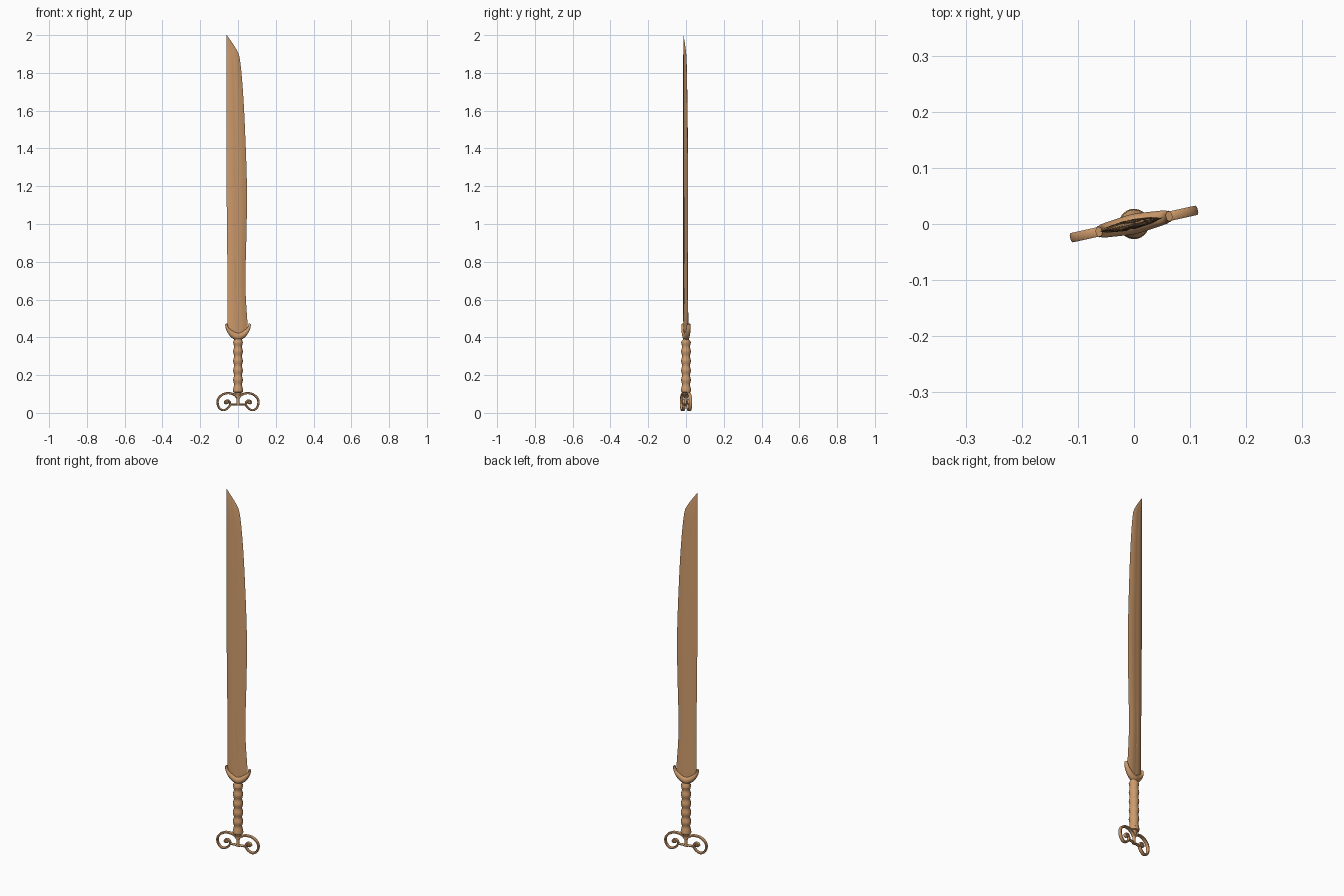
import bpy, bmesh, math
from mathutils import Vector, Matrix

if "Cube" in bpy.data.objects:
    bpy.data.objects.remove(bpy.data.objects["Cube"])

TURN = Matrix.Rotation(math.radians(12.4), 4, 'Z')  # whole sword is turned slightly


def loft(name, rings, angle=35):
    """Skin a list of equal-sized closed rings and cap both ends."""
    bm = bmesh.new()
    vr = [[bm.verts.new(TURN @ Vector(p)) for p in r] for r in rings]
    n = len(rings[0])
    for a, b in zip(vr, vr[1:]):
        for i in range(n):
            j = (i + 1) % n
            bm.faces.new((a[i], a[j], b[j], b[i]))
    bm.faces.new(vr[0][::-1])
    bm.faces.new(vr[-1])
    bmesh.ops.recalc_face_normals(bm, faces=bm.faces)
    me = bpy.data.meshes.new(name)
    bm.to_mesh(me)
    bm.free()
    ob = bpy.data.objects.new(name, me)
    bpy.context.collection.objects.link(ob)
    me.materials.append(bronze)
    bpy.ops.object.select_all(action='DESELECT')
    bpy.context.view_layer.objects.active = ob
    ob.select_set(True)
    bpy.ops.object.shade_smooth_by_angle(angle=math.radians(angle))
    return ob


def smooth(pts, steps=5):
    """Catmull-Rom interpolation of tuples of any length."""
    p = [pts[0]] + list(pts) + [pts[-1]]
    out = []
    for i in range(1, len(p) - 2):
        for s in range(steps):
            t = s / steps
            out.append(tuple(0.5 * (2 * b + (c - a) * t + (2 * a - 5 * b + 4 * c - d) * t * t
                                    + (3 * b - a - 3 * c + d) * t ** 3)
                             for a, b, c, d in zip(*p[i - 1:i + 3])))
    return out + [tuple(pts[-1])]


bronze = bpy.data.materials.new("bronze")
bronze.diffuse_color = (0.62, 0.33, 0.15, 1)
bronze.use_nodes = True
bronze.node_tree.nodes["Principled BSDF"].inputs["Base Color"].default_value = bronze.diffuse_color

# Blade: z, left edge, right edge, half thickness
stations = smooth([(0.40, -.03, .03, .009), (0.44, -.052, .05, .009), (0.48, -.056, .051, .009),
                   (0.60, -.056, .043, .009), (0.72, -.057, .040, .009),
                   (1.00, -.060, .047, .009), (1.22, -.062, .048, .0085),
                   (1.50, -.062, .038, .008), (1.70, -.062, .027, .007),
                   (1.86, -.062, .012, .006), (1.92, -.062, -.006, .004),
                   (2.00, -.062, -.0605, .0004)], 4)
rings = []
for z, l, r, t in stations:
    at = lambda f: l + (r - l) * f
    side = [(0.12, .6), (0.40, 1), (0.48, .8), (0.56, 1), (0.82, .65)]
    rings.append([(l, 0, z)] + [(at(f), -t * k, z) for f, k in side]
                 + [(r, 0, z)] + [(at(f), t * k, z) for f, k in reversed(side)])
loft("blade", rings, 25)

# Guard: crescent with two horns; outer x, outer z, inner x, inner z, half thickness
half = [(.070, .468, .058, .474, .009), (.064, .440, .052, .452, .012),
        (.048, .412, .036, .440, .014), (.030, .395, .018, .430, .016)]
arc = [(-a, b, -c, d, t) for a, b, c, d, t in half] + [(0, .382, 0, .425, .018)] + half[::-1]
rings = []
for ox, oz, ix, iz, t in smooth(arc, 4):
    ring = []
    for k in range(12):
        a = 2 * math.pi * k / 12
        f = 0.5 + 0.5 * math.cos(a)
        ring.append((ix + (ox - ix) * f, t * math.sin(a), iz + (oz - iz) * f))
    rings.append(ring)
loft("guard", rings, 50)


def lathe(name, profile, sides=24, flute=0.0):
    rings = []
    for z, rx, ry in profile:
        ring = []
        for k in range(sides):
            a = 2 * math.pi * k / sides
            w = 1 + flute * (k % 2)
            ring.append((rx * w * math.cos(a), ry * w * math.sin(a), z))
        rings.append(ring)
    return loft(name, rings, 50)


# Grip with shallow finger swells
grip = []
for i in range(41):
    u = i / 40
    r = .0225 + .0022 * math.cos(2 * math.pi * 5 * u)
    grip.append((.125 + .25 * u, r, r))
grip += [(.39, .019, .014), (.41, .022, .012)]
lathe("grip", grip, 32, .04)

# Collar and stem above the pommel scrolls
lathe("collar", [(.106, .016, .012), (.110, .025, .024), (.118, .027, .027), (.126, .025, .025)])
lathe("pommel_stem", smooth([(.038, .013, .008), (.05, .008, .008), (.075, .009, .008),
                             (.095, .015, .011), (.115, .022, .020)], 4), 16)

# Scroll pommel: rounded ribbons following a spiral, mirrored left and right
path = smooth([(.004, .080), (.018, .095), (.045, .104), (.075, .101), (.101, .083),
               (.111, .058), (.104, .030), (.084, .0145), (.062, .020), (.046, .036),
               (.043, .053), (.053, .066), (.066, .064), (.071, .054), (.062, .049)], 5)
for sx, label in ((1, "right"), (-1, "left")):
    rings = []
    for i, (x, z) in enumerate(path):
        a, b = path[max(i - 1, 0)], path[min(i + 1, len(path) - 1)]
        tx, tz = b[0] - a[0], b[1] - a[1]
        m = math.hypot(tx, tz)
        nx, nz = -tz / m, tx / m
        h = .0058 - .0015 * i / len(path)
        sec = [(-1, -.6), (-.6, -1), (.6, -1), (1, -.6), (1, .6), (.6, 1), (-.6, 1), (-1, .6)]
        rings.append([(sx * (x + nx * h * p), .0085 * q, z + nz * h * p) for p, q in sec])
    loft(label + "_scroll", rings, 40)
    # Rounded bead at the eye of the scroll
    bead = []
    for y, r in ((-.010, .005), (-.007, .009), (.007, .009), (.010, .005)):
        bead.append([(sx * .060 + r * math.cos(2 * math.pi * k / 12), y,
                      .055 + r * math.sin(2 * math.pi * k / 12)) for k in range(12)])
    loft(label + "_scroll_bead", bead, 30)

# Cross bar linking the two scrolls
bar = [[(x, .007 * math.cos(math.pi * k / 4), .044 + .006 * math.sin(math.pi * k / 4))
        for k in range(8)] for x in (-.046, 0, .046)]
loft("pommel_bar", bar, 50)
